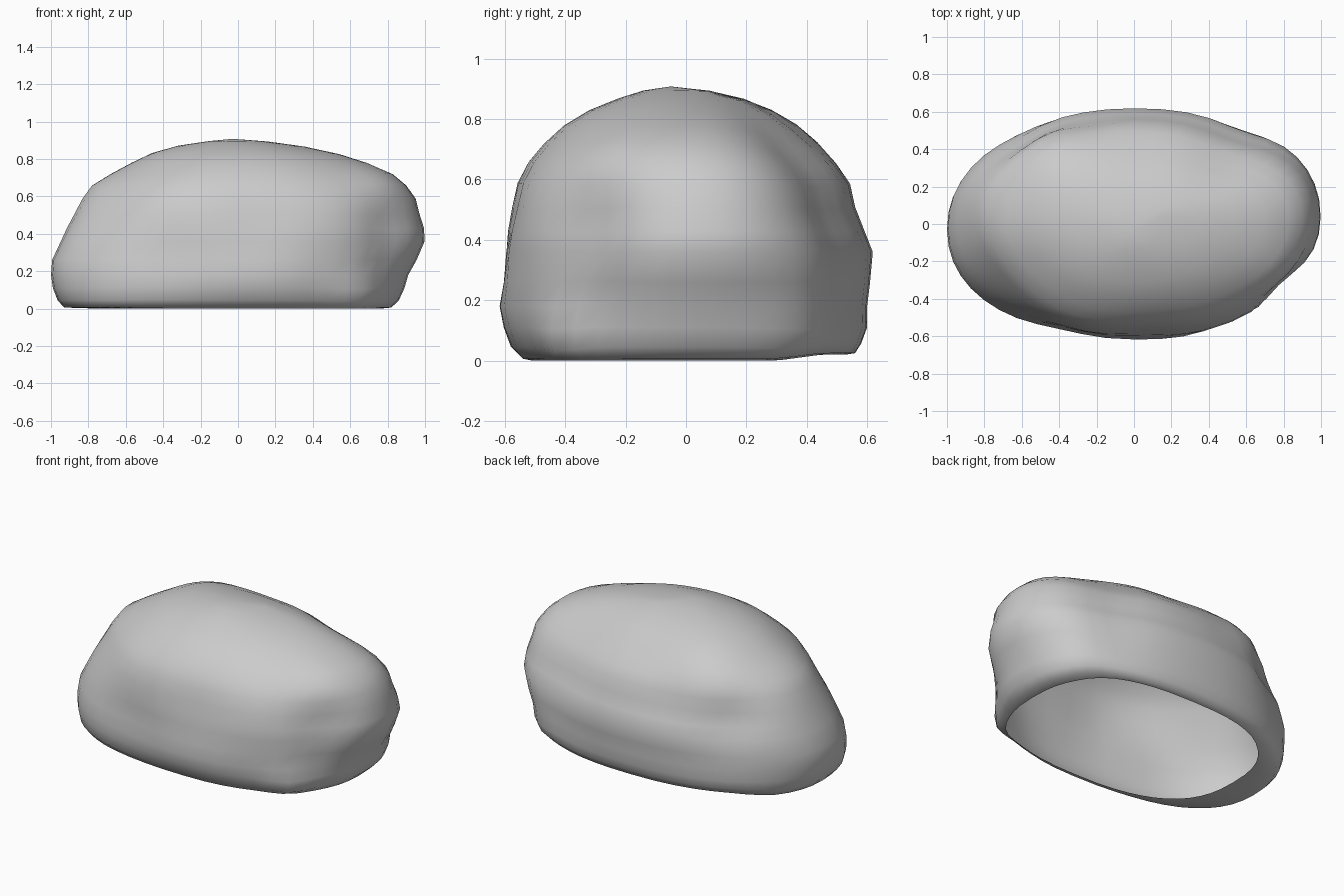
import bpy, bmesh, math
from mathutils import Vector

# Boulder levels: height, left, right, front, back extents, squareness
LEVELS = [
    (0.000, 0.74, 0.76, 0.51, 0.53, 2.6),
    (0.006, 0.93, 0.82, 0.54, 0.56, 2.35),
    (0.045, 0.965, 0.86, 0.58, 0.58, 2.3),
    (0.11, 0.99, 0.89, 0.605, 0.60, 2.2),
    (0.18, 1.00, 0.91, 0.62, 0.60, 2.15),
    (0.26, 0.995, 0.955, 0.61, 0.61, 2.15),
    (0.36, 0.95, 0.998, 0.61, 0.62, 2.15),
    (0.43, 0.92, 0.995, 0.605, 0.595, 2.15),
    (0.51, 0.88, 0.97, 0.59, 0.57, 2.15),
    (0.59, 0.84, 0.95, 0.57, 0.56, 2.1),
    (0.66, 0.79, 0.90, 0.53, 0.52, 2.05),
    (0.72, 0.69, 0.83, 0.475, 0.465, 2.0),
    (0.78, 0.57, 0.70, 0.405, 0.39, 2.0),
    (0.83, 0.46, 0.55, 0.32, 0.305, 2.0),
    (0.87, 0.32, 0.36, 0.22, 0.20, 2.0),
    (0.895, 0.16, 0.16, 0.14, 0.08, 2.0),
]
# Dents and bulges: centre, radius, depth
BUMPS = [
    # right end
    ((0.85, -0.36, 0.46), 0.18, -0.055),
    ((0.80, -0.28, 0.68), 0.16, 0.03),
    ((0.80, -0.38, 0.20), 0.14, -0.025),
    ((0.66, -0.42, 0.06), 0.14, 0.04),
    ((0.76, 0.40, 0.15), 0.18, 0.03),
    # back, with a groove sinking towards the left
    ((0.52, 0.42, 0.69), 0.28, -0.07),
    ((0.05, 0.44, 0.73), 0.22, -0.03),
    ((-0.25, 0.53, 0.58), 0.16, -0.02),
    ((-0.62, 0.46, 0.47), 0.18, -0.035),
    ((-0.45, 0.35, 0.74), 0.22, 0.04),
    ((0.60, 0.52, 0.39), 0.18, -0.025),
    # left end and front
    ((-0.72, -0.34, 0.60), 0.28, -0.045),
    ((-0.40, -0.57, 0.28), 0.22, -0.025),
    ((0.10, -0.60, 0.48), 0.22, -0.025),
    ((0.25, -0.60, 0.28), 0.18, 0.01),
]
SEG = 48


def outline(angle, n):
    c, s = math.cos(angle), math.sin(angle)
    return (math.copysign(abs(c) ** (2 / n), c), math.copysign(abs(s) ** (2 / n), s))


def weather(p):
    """Push a surface point in or out by the nearby bumps; lift the back rim."""
    n = Vector((p.x, p.y * 2.2, (p.z - 0.35) * 1.2)).normalized()
    d = sum(a * math.exp(-((p - Vector(c)).length / r) ** 2) for c, r, a in BUMPS)
    q = p + n * d
    lift = 0.02 * min(max((q.y - 0.3) / 0.15, 0), 1) * max(0, 1 - p.z / 0.1)
    q.z = (max(q.z, 0.0) if p.z > 0.02 else p.z) + lift
    return q


bm = bmesh.new()
rings = []
for z, left, right, front, back, n in LEVELS:
    ring = []
    for i in range(SEG):
        u, v = outline(2 * math.pi * i / SEG, n)
        # The right end leans back and the left end leans forward a little
        x = u * (right if u > 0 else left)
        lean = 0.04 * u * abs(u) if z > 0 else 0
        lean *= 1 if u > 0 else max(0, 1 - z / 0.6)
        y = v * (back if v > 0 else front) + lean
        ring.append(bm.verts.new(weather(Vector((x, y, z)))))
    rings.append(ring)

# Shell sides, open underneath
for a, b in zip(rings, rings[1:]):
    for i in range(SEG):
        j = (i + 1) % SEG
        bm.faces.new((a[i], a[j], b[j], b[i]))
# Crown
top = bm.verts.new((-0.03, -0.05, 0.908))
for i in range(SEG):
    bm.faces.new((rings[-1][i], rings[-1][(i + 1) % SEG], top))

mesh = bpy.data.meshes.new("boulder")
bm.to_mesh(mesh)
bm.free()
mesh.shade_smooth()
boulder = bpy.data.objects.new("boulder", mesh)
bpy.context.collection.objects.link(boulder)
